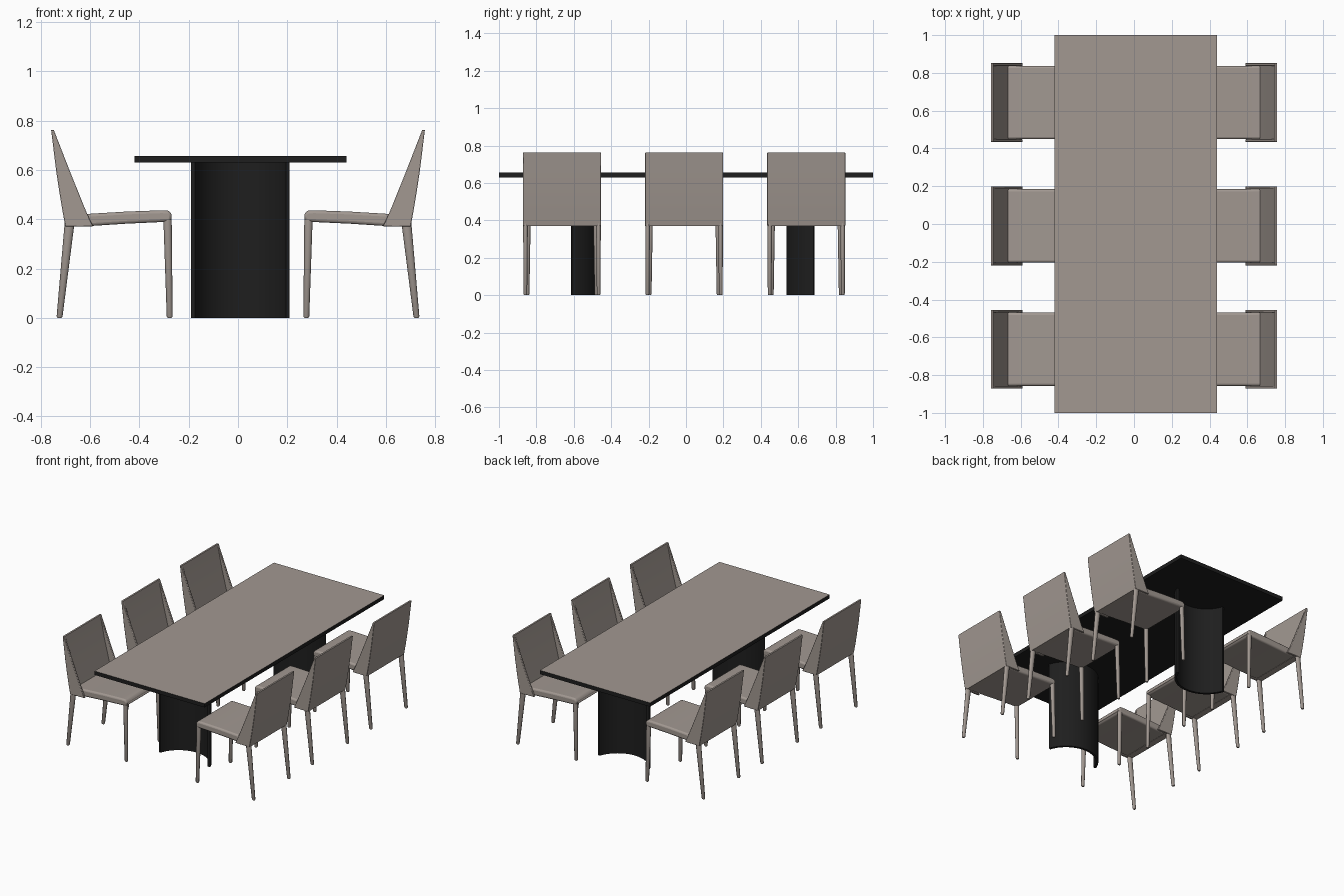
import bpy, bmesh, math

if "Cube" in bpy.data.objects:
    bpy.data.objects.remove(bpy.data.objects["Cube"])


def material(name, rgb):
    m = bpy.data.materials.new(name)
    m.diffuse_color = (*rgb, 1)
    m.use_nodes = True
    m.node_tree.nodes["Principled BSDF"].inputs["Base Color"].default_value = m.diffuse_color
    return m


BEIGE = material("warm grey leather", (0.36, 0.315, 0.285))
BLACK = material("black", (0.013, 0.013, 0.013))


def finish(name, bm, mat, bevel=0.0, segments=3, smooth=True):
    bmesh.ops.recalc_face_normals(bm, faces=bm.faces)
    me = bpy.data.meshes.new(name)
    bm.to_mesh(me)
    bm.free()
    me.materials.append(mat)
    ob = bpy.data.objects.new(name, me)
    bpy.context.collection.objects.link(ob)
    if smooth:
        bpy.ops.object.select_all(action='DESELECT')
        ob.select_set(True)
        bpy.context.view_layer.objects.active = ob
        bpy.ops.object.shade_smooth_by_angle(angle=math.radians(40))
    if bevel:
        b = ob.modifiers.new("bevel", 'BEVEL')
        b.width = bevel
        b.segments = segments
        b.limit_method = 'ANGLE'
        b.angle_limit = math.radians(35)
    return ob


def prism(name, pts, axis, a, b, mat, **kw):
    """Extrude a 2D profile along y (xz profile) or z (xy profile)."""
    bm = bmesh.new()
    place = (lambda p, t: (p[0], t, p[1])) if axis == 'y' else (lambda p, t: (p[0], p[1], t))
    lo = [bm.verts.new(place(p, a)) for p in pts]
    hi = [bm.verts.new(place(p, b)) for p in pts]
    bm.faces.new(lo)
    bm.faces.new(hi)
    n = len(pts)
    for i in range(n):
        j = (i + 1) % n
        bm.faces.new((lo[i], lo[j], hi[j], hi[i]))
    return finish(name, bm, mat, **kw)


def leg(name, rings, sides=14):
    """Tapered oval leg from rings of (x, y, z, radius x, radius y)."""
    bm = bmesh.new()
    loops = []
    for x, y, z, rx, ry in rings:
        loops.append([bm.verts.new((x + rx * math.cos(k * math.tau / sides),
                                    y + ry * math.sin(k * math.tau / sides), z))
                      for k in range(sides)])
    for p, q in zip(loops, loops[1:]):
        for i in range(sides):
            j = (i + 1) % sides
            bm.faces.new((p[i], p[j], q[j], q[i]))
    bm.faces.new(loops[0])
    bm.faces.new(loops[-1])
    return finish(name, bm, BEIGE)


# Table top: black slab with a grey upper face
top = prism("table_top", [(-0.42, -1), (0.44, -1), (0.44, 1), (-0.42, 1)],
            'z', 0.63, 0.657, BLACK, smooth=False)
top.data.materials.append(BEIGE)
for f in top.data.polygons:
    if f.normal.z > 0.9:
        f.material_index = 1

# Pedestals: curved shells opening towards the table ends
R, T, DEPTH = 0.21, 0.016, 0.145
half = math.acos((R - DEPTH) / R)
for name, apex, s in (("front_pedestal", -0.465, 1), ("back_pedestal", 0.537, -1)):
    angles = [-half + 2 * half * k / 32 for k in range(33)]

    def arc(r, seq):
        return [(0.01 + r * math.sin(t), apex + s * (r * math.cos(t) - R)) for t in seq]
    prism(name, arc(R, angles) + arc(R - T, angles[::-1]), 'z', 0, 0.632, BLACK)

# Chair profiles, for the left side of the table
rear = [(-0.700, 0.37), (-0.713, 0.44), (-0.726, 0.52), (-0.738, 0.60),
        (-0.749, 0.69), (-0.758, 0.762)]
panel = rear + [(-0.746, 0.762), (-0.712, 0.60), (-0.668, 0.425), (-0.655, 0.37)]
wing = rear + [(-0.747, 0.762), (-0.68, 0.59), (-0.612, 0.422), (-0.588, 0.371)]
seat = [(-0.69, 0.372), (-0.59, 0.373), (-0.45, 0.382), (-0.275, 0.39), (-0.269, 0.40),
        (-0.269, 0.418), (-0.273, 0.429), (-0.285, 0.435), (-0.31, 0.436),
        (-0.45, 0.431), (-0.60, 0.422), (-0.69, 0.419)]

for side, s in (("left", -1), ("right", 1)):
    def flip(pts):
        return [(-s * x, z) for x, z in pts]
    for n, cy in enumerate((-0.663, -0.01, 0.643), 1):
        tag = f"{side}_chair_{n}_"
        prism(tag + "seat", flip(seat), 'y', cy - 0.194, cy + 0.194, BEIGE, bevel=0.012)
        prism(tag + "back_panel", flip(panel), 'y', cy - 0.203, cy + 0.203, BEIGE)
        for e in (-1, 1):
            # Wings fold forward from the back panel
            prism(tag + "back_wing", flip(wing), 'y', cy + e * 0.194, cy + e * 0.209,
                  BEIGE, bevel=0.003, segments=2)
            leg(tag + "rear_leg", [(s * 0.724, cy + e * 0.196, 0, 0.008, 0.007),
                                   (s * 0.7235, cy + e * 0.196, 0.006, 0.012, 0.010),
                                   (s * 0.683, cy + e * 0.195, 0.385, 0.020, 0.013)])
            leg(tag + "front_leg", [(s * 0.277, cy + e * 0.184, 0, 0.008, 0.007),
                                    (s * 0.277, cy + e * 0.184, 0.006, 0.012, 0.010),
                                    (s * 0.286, cy + e * 0.180, 0.41, 0.017, 0.013)])
